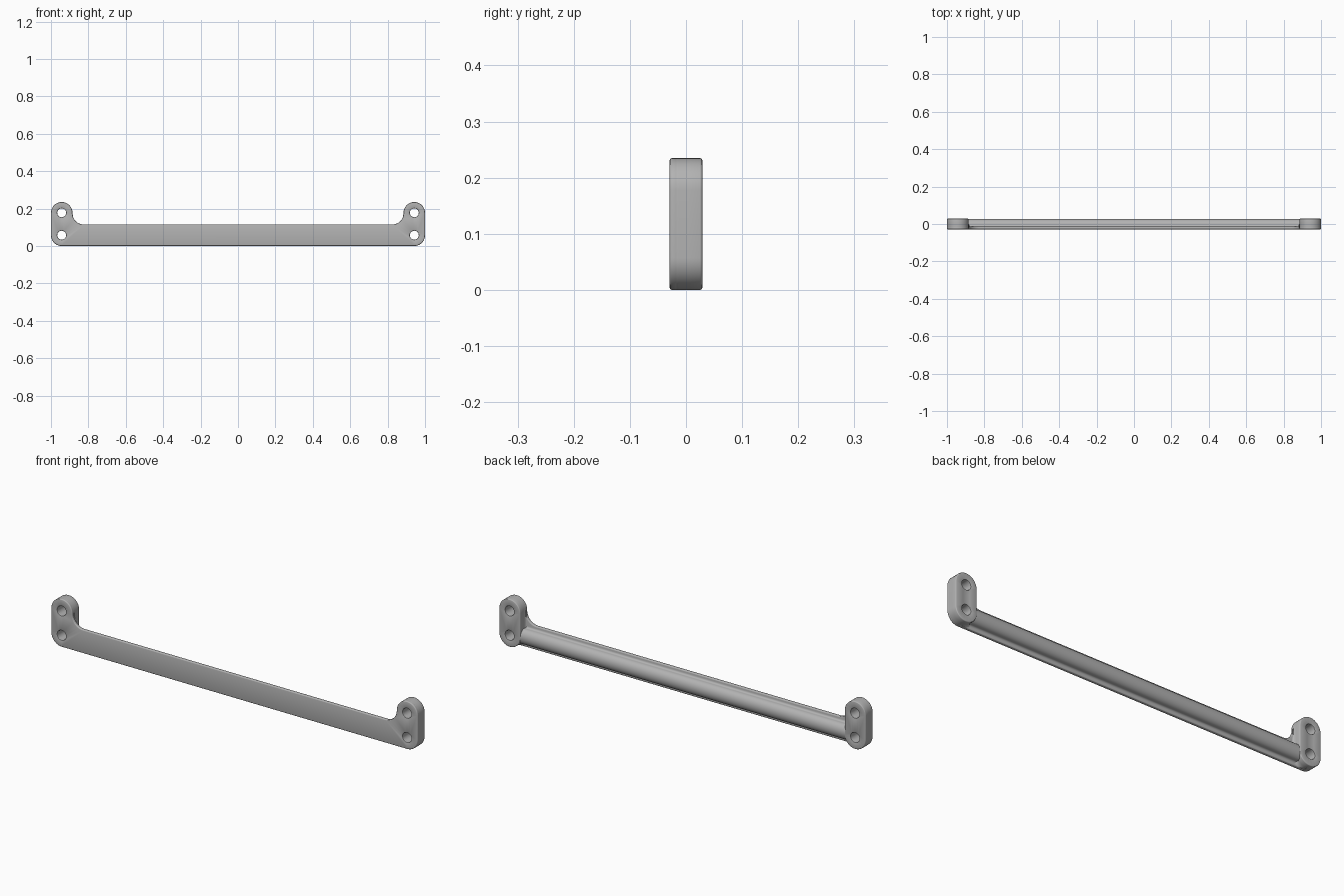
import bpy, bmesh
from math import sin, cos, pi, radians

cube = bpy.data.objects.get("Cube")
if cube:
    bpy.data.objects.remove(cube, do_unlink=True)

FRONT, BACK, FLANGE = -0.029, 0.029, -0.013
R, CX, LOW, HIGH = 0.0575, 0.9425, 0.0575, 0.1775   # pad radius and hole centres
HOLE, EDGE, TOP, INNER = 0.024, 0.004, 0.115, 0.06

grey = bpy.data.materials.new("plain grey")
grey.use_nodes = True
grey.diffuse_color = (0.45, 0.45, 0.45, 1)
bsdf = grey.node_tree.nodes["Principled BSDF"]
bsdf.inputs["Base Color"].default_value = grey.diffuse_color
bsdf.inputs["Roughness"].default_value = 0.6


def arc(cx, cz, r, a0, a1, n=16):
    angles = [radians(a0 + (a1 - a0) * i / n) for i in range(n + 1)]
    return [(cx + r * cos(a), cz + r * sin(a)) for a in angles]


def plate_outline(d):
    half = (arc(CX, LOW, R - d, -90, 0) + arc(CX, HIGH, R - d, 0, 180)
            + arc(CX - R - INNER, TOP + INNER, INNER + d, 0, -90))
    return half + [(-x, z) for x, z in reversed(half)]


def pad_outline(side, flare=0):
    def outline(d):
        pts = arc(CX, HIGH, R - d, 0, 180)
        # the lower inner corner flares into the flange
        for i in range(17):
            a = radians(180 + 90 * i / 16)
            r = R - d + max(0, -cos(a)) * flare
            pts.append((CX + r * cos(a), max(0.001 if flare else 0, LOW + r * sin(a))))
        pts += arc(CX, LOW, R - d, 270, 360)
        return [(side * x, z) for x, z in pts]
    return outline


def finish(name, bm):
    bmesh.ops.remove_doubles(bm, verts=bm.verts, dist=0.00005)
    bmesh.ops.recalc_face_normals(bm, faces=bm.faces)
    mesh = bpy.data.meshes.new(name)
    bm.to_mesh(mesh)
    bm.free()
    mesh.materials.append(grey)
    obj = bpy.data.objects.new(name, mesh)
    bpy.context.collection.objects.link(obj)
    bpy.ops.object.select_all(action='DESELECT')
    obj.select_set(True)
    bpy.context.view_layer.objects.active = obj
    bpy.ops.object.shade_smooth_by_angle(angle=radians(35))


def skin(bm, rings):
    for a, b in zip(rings, rings[1:]):
        for i in range(len(a)):
            j = (i + 1) % len(a)
            bm.faces.new((a[i], a[j], b[j], b[i]))


def slab(name, loops, layers):
    """Stack outlines and hole loops through (inset, y) layers, then cap both ends."""
    bm = bmesh.new()
    caps = [[], []]
    for loop in loops:
        rings = [[bm.verts.new((x, y, z)) for x, z in loop(d, y)] for d, y in layers]
        skin(bm, rings)
        caps[0].append(rings[0])
        caps[1].append(rings[-1])
    bmesh.ops.remove_doubles(bm, verts=bm.verts, dist=0.00005)
    for y in (layers[0][1], layers[-1][1]):
        edges = [e for e in bm.edges if e.is_boundary
                 and all(abs(v.co.y - y) < 0.00001 for v in e.verts)]
        bmesh.ops.triangle_fill(bm, use_beauty=True, use_dissolve=False, edges=edges)
    finish(name, bm)


def rounded_layers(y0, y1, middle=()):
    steps = [(EDGE * (1 - sin(t)), EDGE * (1 - cos(t))) for t in (0, pi / 6, pi / 3, pi / 2)]
    return ([(d, y0 + h) for d, h in steps] + list(middle)
            + [(d, y1 - h) for d, h in reversed(steps)])


def hole(x, z):
    return lambda d, y: arc(x, z, HOLE + d * 0.5, 0, 337.5, 15)


# front plate with a hole pair at each end
holes = [hole(s * CX, z) for s in (-1, 1) for z in (LOW, HIGH)]
slab("front_plate", [lambda d, y: plate_outline(d)] + holes,
     rounded_layers(FRONT, FLANGE))

# thick mounting pads, blended into the flange
FILLET = 0.018


def flare_at(y):
    t = min(1, max(0, (y - FLANGE) / FILLET))
    return FILLET * (1 - (1 - (1 - t) ** 2) ** 0.5)


for side, name in ((1, "left_pad"), (-1, "right_pad")):
    blend = [(0, FLANGE + FILLET * (1 - cos(i * pi / 12))) for i in range(7)]
    slab(name,
         [lambda d, y, s=side: pad_outline(s, flare_at(y) if y >= FLANGE else 0)(d)]
         + [hole(side * CX, z) for z in (LOW, HIGH)],
         rounded_layers(FLANGE - 0.009, BACK, blend))

# rounded stiffening rib along the back, with soft feet on the flange
foot, rise, depth = 0.010, 0.038, 0.031
base = FLANGE + foot
profile = arc(base, LOW - rise - foot, foot, 180, 90, 6)
profile += [(base + depth * cos(a), LOW + rise * sin(a))
            for a in (radians(-90 + 180 * i / 24) for i in range(25))]
profile += arc(base, LOW + rise + foot, foot, -90, -180, 6)
sunk = FLANGE - 0.005
profile = [(sunk, profile[0][1])] + profile + [(sunk, profile[-1][1])]
bm = bmesh.new()
ends = [[bm.verts.new((x, y, z)) for y, z in profile] for x in (-0.908, 0.908)]
skin(bm, ends)
for ring in ends:
    bm.faces.new(ring)
finish("back_rib", bm)
